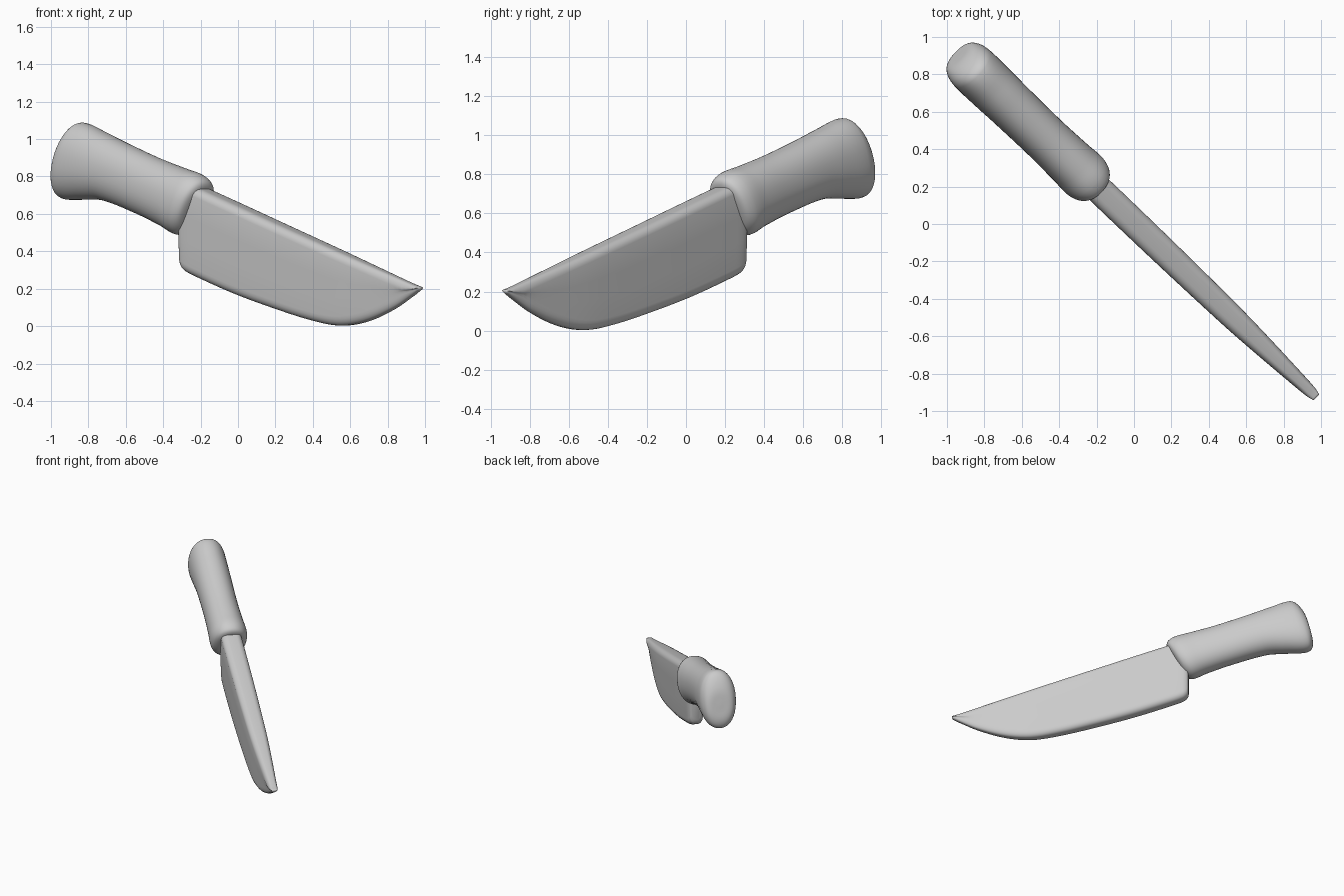
import bpy, bmesh, math
from mathutils import Vector

if "Cube" in bpy.data.objects:
    bpy.data.objects.remove(bpy.data.objects["Cube"])

# Knife frame: U runs handle -> tip in the ground plane, N is across the thickness
U = Vector((0.723, -0.691, 0))
N = Vector((0.691, 0.723, 0))


def place(s, n, z):
    return U * s + N * (n + 0.004) + Vector((0, 0, z))


def refine(rows, steps):
    """Catmull-Rom interpolation through rows of station values."""
    out = []
    for i in range(len(rows) - 1):
        p0, p1 = rows[max(i - 1, 0)], rows[i]
        p2, p3 = rows[i + 1], rows[min(i + 2, len(rows) - 1)]
        # tangents scaled by station spacing to avoid overshoot
        d = lambda a, b: max(math.dist(a, b), 1e-6)
        d1 = d(p1, p2)
        for k in range(steps):
            t = k / steps
            row = []
            for a, b, c, e in zip(p0, p1, p2, p3):
                m1 = (c - a) / (d(p0, p1) + d1) * d1 if i > 0 else c - b
                m2 = (e - b) / (d1 + d(p2, p3)) * d1 if i < len(rows) - 2 else c - b
                row.append((2*t**3 - 3*t*t + 1) * b + (t**3 - 2*t*t + t) * m1
                           + (3*t*t - 2*t**3) * c + (t**3 - t*t) * m2)
            out.append(row)
    out.append(list(rows[-1]))
    return out


def loft(name, loops):
    bm = bmesh.new()
    rings = [[bm.verts.new(p) for p in loop] for loop in loops]
    for a, b in zip(rings, rings[1:]):
        for i in range(len(a)):
            j = (i + 1) % len(a)
            bm.faces.new((a[i], a[j], b[j], b[i]))
    bm.faces.new(rings[0][::-1])
    bm.faces.new(rings[-1])
    bmesh.ops.recalc_face_normals(bm, faces=bm.faces)
    me = bpy.data.meshes.new(name)
    bm.to_mesh(me)
    bm.free()
    me.shade_smooth()
    ob = bpy.data.objects.new(name, me)
    bpy.context.collection.objects.link(ob)
    return ob


# Blade: vertical slices with rounded edges (s, bottom z, spine z, half thickness)
blade_rows = [
    (-0.405, 0.34, 0.74, 0.040), (-0.395, 0.315, 0.76, 0.060),
    (-0.365, 0.292, 0.77, 0.072), (-0.28, 0.260, 0.743, 0.075),
    (0.00, 0.170, 0.651, 0.075), (0.28, 0.095, 0.558, 0.073),
    (0.55, 0.032, 0.469, 0.069), (0.76, 0.003, 0.400, 0.064),
    (0.95, 0.025, 0.337, 0.055), (1.15, 0.092, 0.271, 0.043),
    (1.30, 0.168, 0.222, 0.032), (1.345, 0.194, 0.210, 0.022)]


def blade_slice(s, zb, zt, t):
    h = zt - zb
    low = t * 0.78                       # slightly thinner cutting edge
    rb, rt = min(0.05, h * 0.45), min(0.045, h * 0.45)
    side = []
    for k in range(6):
        a = math.pi / 2 * k / 5
        side.append((low * (0.3 + 0.7 * math.sin(a)), zb + rb * (1 - math.cos(a))))
    for f in (0.33, 0.66):
        side.append((low + (t - low) * f, zb + rb + (h - rb - rt) * f))
    for k in range(6):
        a = math.pi / 2 * k / 5
        side.append((t * (0.4 + 0.6 * math.cos(a)), zt - rt * (1 - math.sin(a))))
    return ([place(s, n, z) for n, z in side]
            + [place(s, -n, z) for n, z in reversed(side)])


loft("blade", [blade_slice(*r) for r in refine(blade_rows, 5)])

# Handle: tilted oval sections (top s, top z, bottom s, bottom z, half width)
handle_rows = [
    (-1.295, 0.885, -1.305, 0.845, 0.015), (-1.262, 0.985, -1.325, 0.755, 0.085),
    (-1.205, 1.065, -1.310, 0.695, 0.120), (-1.150, 1.088, -1.260, 0.676, 0.134),
    (-1.000, 1.037, -1.120, 0.676, 0.134), (-0.850, 0.982, -0.980, 0.670, 0.130),
    (-0.600, 0.898, -0.720, 0.595, 0.127), (-0.400, 0.842, -0.540, 0.530, 0.132),
    (-0.300, 0.814, -0.440, 0.488, 0.136), (-0.250, 0.780, -0.385, 0.503, 0.118),
    (-0.245, 0.740, -0.345, 0.550, 0.080), (-0.285, 0.660, -0.300, 0.630, 0.015)]


def handle_slice(ts, tz, bs, bz, w):
    pts = []
    for k in range(40):
        a = 2 * math.pi * k / 40
        c, q = math.cos(a), math.sin(a)
        v = math.copysign(abs(c) ** 0.92, c) / 2 + 0.5
        n = math.copysign(abs(q) ** 0.92, q) * w
        pts.append(place(bs + (ts - bs) * v, n, bz + (tz - bz) * v))
    return pts


loft("handle", [handle_slice(*r) for r in refine(handle_rows, 5)])
